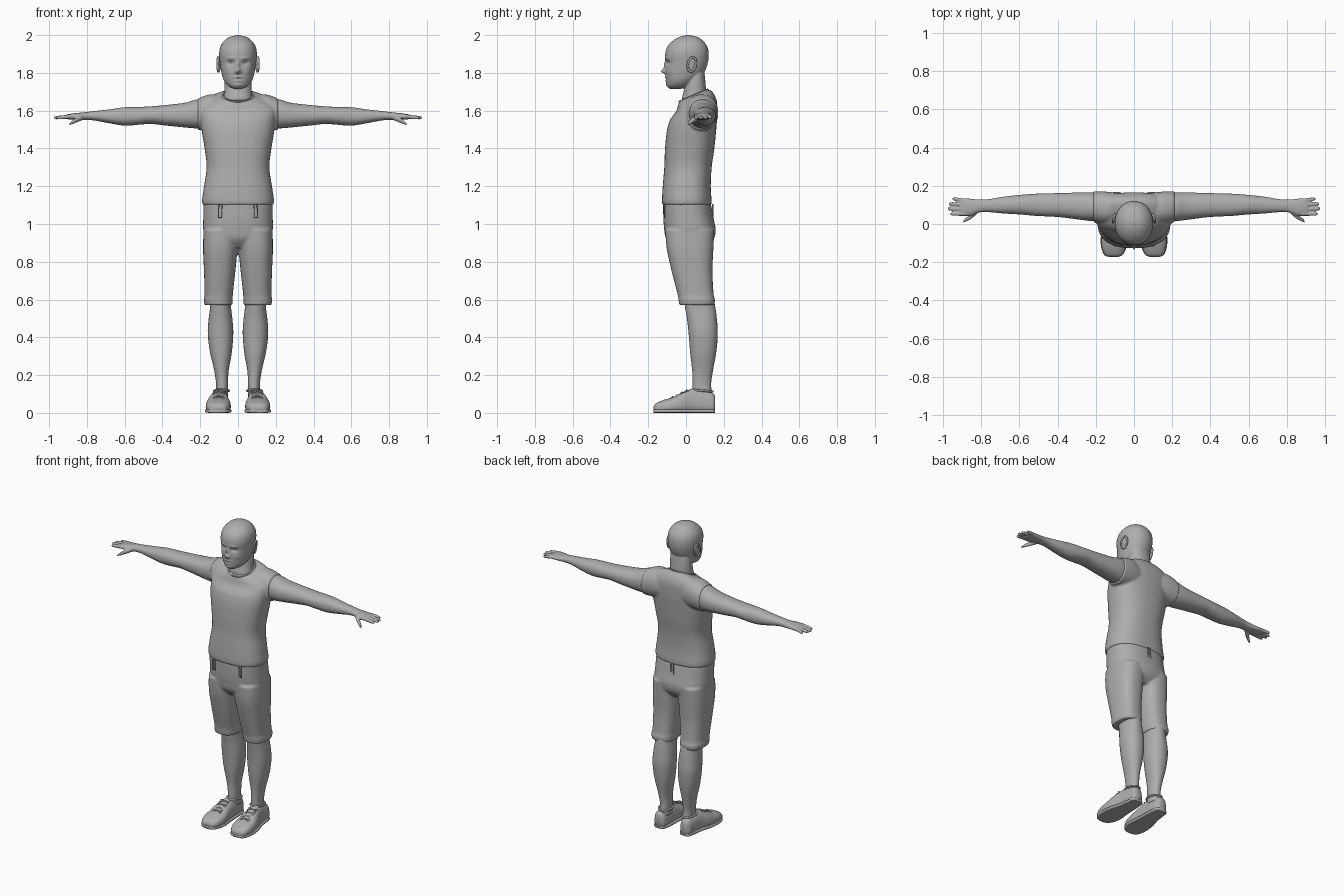
import bpy, bmesh, math
from mathutils import Vector, Matrix

cube = bpy.data.objects.get("Cube")
if cube:
    bpy.data.objects.remove(cube)

grey = bpy.data.materials.new("plain_grey")
grey.use_nodes = True
grey.diffuse_color = (0.42, 0.42, 0.42, 1)
grey.node_tree.nodes["Principled BSDF"].inputs["Base Color"].default_value = (0.42, 0.42, 0.42, 1)


def spline(rows, steps):
    """Catmull-Rom interpolation of rows of numbers."""
    out = []
    for i in range(len(rows) - 1):
        p, q, r, s = (rows[min(max(i + k, 0), len(rows) - 1)] for k in (-1, 0, 1, 2))
        for j in range(steps):
            t = j / steps
            out.append([b + 0.5 * t * (c - a + t * (2 * a - 5 * b + 4 * c - d + t * (3 * (b - c) + d - a)))
                        for a, b, c, d in zip(p, q, r, s)])
    return out + [list(rows[-1])]


def loft(bm, axis, rows, power=2.2, segs=48, steps=6, shape=None):
    """Skin rings (position, min_a, max_a, min_b, max_b) along an axis."""
    rings = []
    for t, a0, a1, b0, b1 in spline(rows, steps):
        ring = []
        for k in range(segs):
            ang = math.tau * k / segs
            c, s = math.cos(ang), math.sin(ang)
            a = (a0 + a1) / 2 + (a1 - a0) / 2 * math.copysign(abs(c) ** (2 / power), c)
            b = (b0 + b1) / 2 + (b1 - b0) / 2 * math.copysign(abs(s) ** (2 / power), s)
            p = Vector({"x": (t, a, b), "y": (a, t, b), "z": (a, b, t)}[axis])
            ring.append(bm.verts.new(shape(p) if shape else p))
        rings.append(ring)
    for low, high in zip(rings, rings[1:]):
        for k in range(segs):
            n = (k + 1) % segs
            bm.faces.new((low[k], low[n], high[n], high[k]))
    bm.faces.new(rings[0][::-1])
    bm.faces.new(rings[-1])


def wide(rows):
    """Rows (z, half_width, front, back) made symmetric about x = 0."""
    return [(z, -w, w, f, b) for z, w, f, b in rows]


def finish(name, bm, voxel=0, relax=2, mirror=False):
    bmesh.ops.recalc_face_normals(bm, faces=bm.faces)
    for f in bm.faces:
        f.smooth = True
    mesh = bpy.data.meshes.new(name)
    bm.to_mesh(mesh)
    bm.free()
    mesh.materials.append(grey)
    ob = bpy.data.objects.new(name, mesh)
    bpy.context.collection.objects.link(ob)
    if voxel:
        m = ob.modifiers.new("merge", "REMESH")
        m.mode, m.voxel_size, m.use_smooth_shade = "VOXEL", voxel, True
        m = ob.modifiers.new("relax", "SMOOTH")
        m.factor, m.iterations = 0.5, relax
    if mirror:
        ob.modifiers.new("mirror", "MIRROR")
    return ob


def tubes(name, paths, radius, cyclic=False, mirror=False):
    cu = bpy.data.curves.new(name, "CURVE")
    cu.dimensions, cu.bevel_depth, cu.bevel_resolution = "3D", radius, 2
    cu.use_fill_caps = True
    for side in (1, -1) if mirror else (1,):
        for path in paths:
            sp = cu.splines.new("POLY")
            sp.points.add(len(path) - 1)
            for pt, (x, y, z) in zip(sp.points, path):
                pt.co = (side * x, y, z, 1)
            sp.use_cyclic_u = cyclic
    cu.materials.append(grey)
    bpy.context.collection.objects.link(bpy.data.objects.new(name, cu))


def oval(cx, cy, z, rx, ry, slope):
    angs = [math.tau * k / 40 for k in range(40)]
    return [(cx + rx * math.cos(a), cy + ry * math.sin(a), z + slope * ry * math.sin(a)) for a in angs]


# Head: skull loft with facial features pushed in and out, plus the neck
FEATURES = [(0, 1.808, .013, .012, -.027), (0, 1.838, .009, .022, -.012),
            (.038, 1.853, .017, .011, .014), (.035, 1.877, .025, .007, -.005),
            (0, 1.777, .02, .005, -.008), (0, 1.758, .018, .005, -.006),
            (0, 1.767, .022, .003, .004), (0, 1.735, .02, .012, -.006), (.058, 1.81, .02, .02, -.004)]


def face(p):
    if p.y < 0:
        fade = min(1, -p.y / .05)
        for x, z, sx, sz, push in FEATURES:
            p.y += fade * push * math.exp(-((abs(p.x) - x) / sx) ** 2 - ((p.z - z) / sz) ** 2)
    return p


bm = bmesh.new()
loft(bm, "z", wide([(1.715, .02, -.085, -.03), (1.73, .052, -.098, .02), (1.76, .075, -.104, .06),
                    (1.80, .087, -.107, .095), (1.85, .095, -.107, .115), (1.90, .1, -.11, .12),
                    (1.94, .093, -.098, .112), (1.97, .073, -.07, .09), (1.99, .045, -.035, .06),
                    (2.0, .005, .005, .015)]), 2.1, 128, 10, face)
loft(bm, "z", wide([(1.6, .1, -.02, .125), (1.66, .078, -.022, .113), (1.7, .072, -.013, .107),
                    (1.75, .071, -.003, .103), (1.8, .068, 0, .098)]))
finish("head_and_neck", bm, .004, 3)

# Eyes
bm = bmesh.new()
bmesh.ops.create_uvsphere(bm, u_segments=20, v_segments=12, radius=.014,
                          matrix=Matrix.Translation((.038, -.0745, 1.853)))
finish("eyes", bm, mirror=True)

# Ears: flat shell with a raised rim
ear = Matrix.Translation((.1, .03, 1.845)) @ Matrix.Rotation(-.2, 4, "X") @ Matrix.Rotation(.25, 4, "Z")
bm = bmesh.new()
bmesh.ops.create_uvsphere(bm, u_segments=20, v_segments=12, radius=1,
                          matrix=ear @ Matrix.Diagonal((.006, .023, .04, 1)))
finish("ear_shells", bm, mirror=True)
tubes("ear_rims", [[ear @ Vector((.004, .022 * math.cos(a), .038 * math.sin(a)))
                    for a in [math.tau * k / 24 for k in range(24)]]], .006, True, True)


# Sleeveless shirt: torso and shoulder yoke, with the neckline dipping in front
def neckline(p):
    p.z += .43 * (p.y - .04) * min(1, max(0, (p.z - 1.55) / .12))
    return p


bm = bmesh.new()
loft(bm, "z", wide([(1.1, .187, -.125, .134), (1.13, .19, -.127, .135), (1.2, .18, -.123, .131),
                    (1.3, .166, -.115, .136), (1.4, .177, -.111, .15), (1.5, .193, -.1, .16),
                    (1.57, .2, -.078, .165), (1.62, .2, -.052, .163), (1.66, .15, -.042, .14),
                    (1.682, .085, -.036, .114)]), 2.4, 64, 6, neckline)
cap = [(.212, .008, .17, 1.497, 1.665), (.13, 0, .168, 1.5, 1.687)]
loft(bm, "x", cap + [(0, .03, .15, 1.52, 1.66)] + [(-r[0], *r[1:]) for r in cap[::-1]])
finish("shirt", bm, .007, 3)
tubes("collar", [oval(0, .04, 1.68, .084, .075, .43)], .005, True)

# Knee-length shorts: seat and two legs
bm = bmesh.new()
loft(bm, "z", wide([(.875, .12, -.07, .11), (.92, .172, -.105, .147), (.97, .184, -.115, .157),
                    (1.03, .184, -.12, .146), (1.11, .183, -.121, .131)]), 2.4, 64)
for side in (1, -1):
    loft(bm, "z", [(z, side * a, side * b, f, k) for z, a, b, f, k in (
        (.57, .03, .177, -.035, .15), (.6, .028, .181, -.04, .153), (.63, .027, .177, -.045, .146),
        (.75, .014, .18, -.076, .14), (.87, .002, .185, -.102, .145), (.97, -.01, .182, -.11, .15))], 2.5)
finish("shorts", bm, .007, 3)

# Belt loops on the waistband
loop = [(-.008, 1.105), (-.008, 1.035), (.008, 1.035), (.008, 1.105)]
tubes("front_belt_loops", [[(.095 + x, -.115, z) for x, z in loop]], .004, mirror=True)
tubes("back_belt_loop", [[(x, .142, z) for x, z in loop]], .004)

# Arms: limb, palm, four fingers and thumb
bm = bmesh.new()
loft(bm, "x", [(.15, .02, .16, 1.505, 1.66), (.22, .016, .165, 1.506, 1.659), (.28, .022, .165, 1.511, 1.642),
               (.38, .035, .162, 1.521, 1.63), (.46, .04, .16, 1.53, 1.623), (.52, .043, .158, 1.526, 1.62),
               (.6, .05, .152, 1.521, 1.618), (.68, .055, .143, 1.533, 1.607), (.76, .062, .13, 1.548, 1.598),
               (.81, .06, .128, 1.55, 1.592), (.85, .045, .132, 1.551, 1.588),
               (.89, .042, .135, 1.553, 1.583), (.91, .05, .13, 1.557, 1.578)])
for tip, y0, y1 in ((.962, .053, .053), (.974, .076, .08), (.97, .099, .106), (.95, .122, .132)):
    knots = [(x, y0 + (y1 - y0) * f, 1.57 - .008 * f, r)
             for x, f, r in ((.88, 0, .011), (.92, .5, .0105), (tip - .01, .9, .009), (tip, 1, .004))]
    loft(bm, "x", [(x, y - r, y + r, z - r, z + r) for x, y, z, r in knots], 2, 16)
thumb = ((.82, .068, 1.565, .014), (.85, .042, 1.553, .014), (.875, .025, 1.54, .011), (.892, .014, 1.529, .006))
loft(bm, "x", [(x, y - r, y + r, z - r, z + r) for x, y, z, r in thumb], 2, 16)
finish("arms", bm, .0045, 2, True)

# Lower legs
bm = bmesh.new()
loft(bm, "z", [(.08, .052, .118, .035, .14), (.15, .052, .116, .035, .133), (.22, .05, .125, .033, .142),
               (.32, .033, .148, .022, .16), (.42, .025, .16, .014, .168), (.5, .03, .155, .005, .163),
               (.56, .037, .148, -.005, .155), (.64, .04, .15, -.012, .14)])
finish("lower_legs", bm, mirror=True)

# Shoes with soles, collars and laces
SHOE = [(-.172, .085, .13, .015, .035), (-.16, .06, .155, .004, .05), (-.12, .041, .17, 0, .068),
        (-.07, .036, .172, 0, .083), (-.02, .042, .165, 0, .108), (.04, .045, .147, 0, .128),
        (.1, .048, .138, 0, .116), (.14, .055, .132, 0, .105), (.154, .07, .12, .01, .09)]


def narrow_top(p):
    p.x = .1 + (p.x - .1) * (1 - .35 * (p.z / .13) ** 2)
    return p


bm = bmesh.new()
loft(bm, "y", SHOE, 2.8, shape=narrow_top)
finish("shoes", bm, mirror=True)
bm = bmesh.new()
loft(bm, "y", [(y, a - .002, b + .002, 0, .02) for y, a, b, _, _ in SHOE], 5, 32)
finish("soles", bm, mirror=True)
tubes("shoe_collars", [oval(.086, .085, .118, .038, .055, -.08)], .006, True, True)
laces = []
for y, z in ((-.08, .082), (-.055, .091), (-.03, .105), (-.005, .117)):
    for s in (1, -1):
        laces.append([(.102 - s * .03, y, z - .006), (.102, y + .008, z + .004), (.102 + s * .03, y + .016, z)])
tubes("laces", laces, .004, mirror=True)
